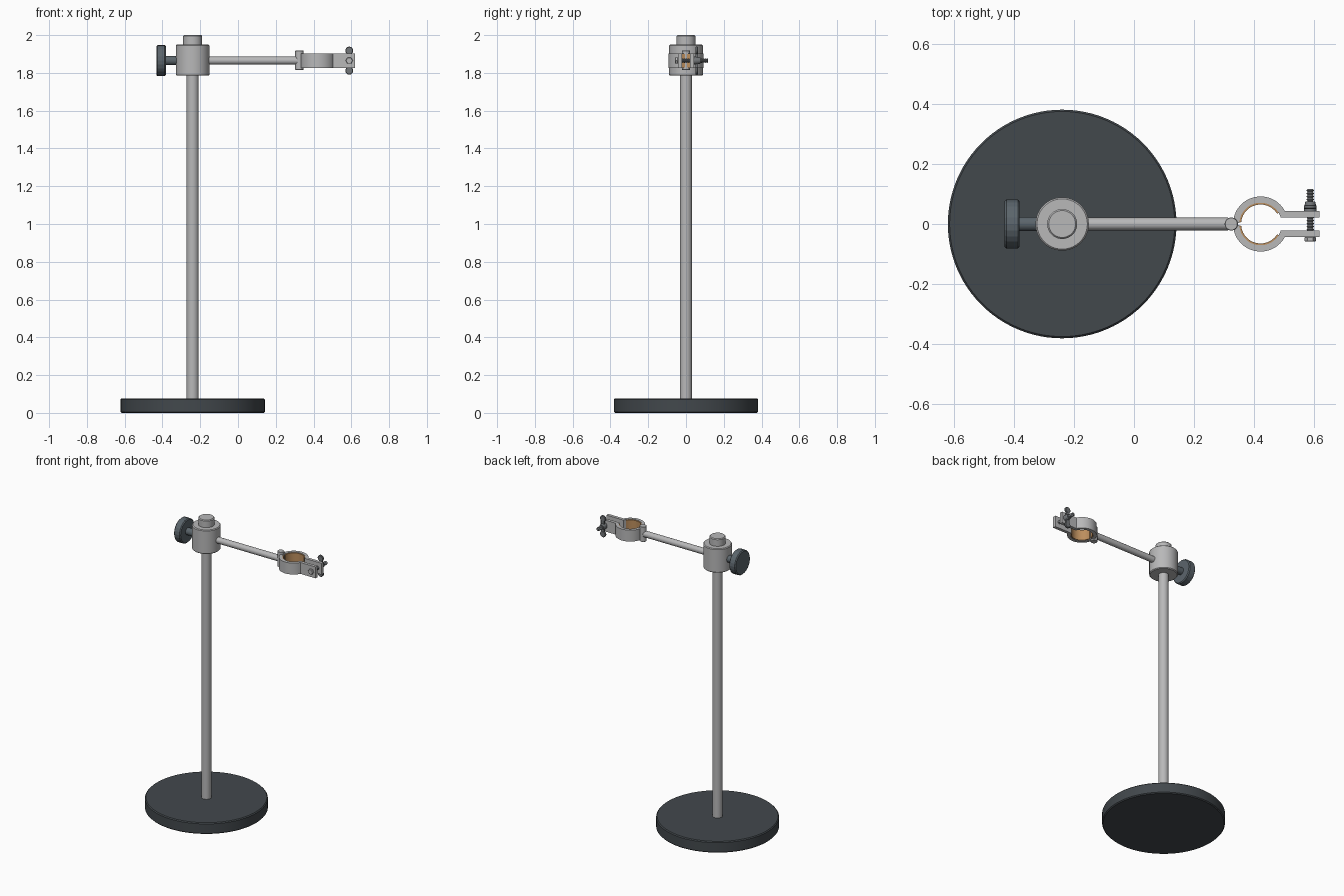
import bpy, bmesh, math
from mathutils import Matrix, Vector

if "Cube" in bpy.data.objects:
    bpy.data.objects.remove(bpy.data.objects["Cube"])


def material(name, rgb):
    m = bpy.data.materials.new(name)
    m.diffuse_color = (*rgb, 1)
    m.use_nodes = True
    m.node_tree.nodes["Principled BSDF"].inputs["Base Color"].default_value = m.diffuse_color
    return m


STEEL = material("brushed steel", (0.48, 0.48, 0.485))
IRON = material("dark cast iron", (0.055, 0.065, 0.073))
KNOB = material("blue grey plastic", (0.105, 0.13, 0.148))
BOLT = material("dark zinc", (0.17, 0.18, 0.19))
CORK = material("cork", (0.50, 0.27, 0.11))

POST_X, ARM_Z, RING_X, BOLT_X = -0.24, 1.865, 0.423, 0.589


def finish(name, bm, mat, loc=(0, 0, 0), axis='Z', smooth=30):
    """Turn a bmesh into a placed object; local z is laid along the axis."""
    bmesh.ops.recalc_face_normals(bm, faces=bm.faces)
    turn = {'X': Matrix.Rotation(math.pi / 2, 4, 'Y'),
            'Y': Matrix.Rotation(-math.pi / 2, 4, 'X'),
            'Z': Matrix.Identity(4)}[axis]
    bm.transform(Matrix.Translation(loc) @ turn)
    me = bpy.data.meshes.new(name)
    bm.to_mesh(me)
    bm.free()
    ob = bpy.data.objects.new(name, me)
    bpy.context.collection.objects.link(ob)
    me.materials.append(mat)
    if smooth:
        bpy.ops.object.select_all(action='DESELECT')
        ob.select_set(True)
        bpy.context.view_layer.objects.active = ob
        bpy.ops.object.shade_smooth_by_angle(angle=math.radians(smooth))
    return ob


def lathe(name, profile, mat, loc, axis='Z', sides=48, smooth=30):
    """Spin (radius, height) points and cap both ends."""
    bm = bmesh.new()
    rings = [[bm.verts.new((r * math.cos(2 * math.pi * i / sides),
                            r * math.sin(2 * math.pi * i / sides), h))
              for i in range(sides)] for r, h in profile]
    for a, b in zip(rings, rings[1:]):
        for i in range(sides):
            j = (i + 1) % sides
            bm.faces.new((a[i], a[j], b[j], b[i]))
    bm.faces.new(rings[0])
    bm.faces.new(rings[-1])
    return finish(name, bm, mat, loc, axis, smooth)


def rod(name, r, lo, hi, mat, loc, axis='Z', sides=32, bevel=0.004, smooth=30):
    """Cylinder with chamfered rims."""
    return lathe(name, [(r - bevel, lo), (r, lo + bevel), (r, hi - bevel),
                        (r - bevel, hi)], mat, loc, axis, sides, smooth)


def strip(name, outer, inner, z0, z1, mat):
    """Extrude the band between two matching plan outlines."""
    bm = bmesh.new()
    rows = [[bm.verts.new((x, y, z)) for x, y in pts]
            for pts, z in ((outer, z0), (outer, z1), (inner, z1), (inner, z0))]
    for k in range(4):
        a, b = rows[k], rows[(k + 1) % 4]
        for i in range(len(a) - 1):
            bm.faces.new((a[i], a[i + 1], b[i + 1], b[i]))
    for end in (0, -1):
        bm.faces.new([row[end] for row in rows])
    return finish(name, bm, mat)


def arc(r, start, end, steps, side):
    return [(RING_X + r * math.cos(math.radians(a)), side * r * math.sin(math.radians(a)))
            for a in (start + (end - start) * i / steps for i in range(steps + 1))]


# Base, post and collar
post = (POST_X, 0, 0)
rod("base", 0.382, 0, 0.077, IRON, post, sides=96, bevel=0.006)
rod("post", 0.032, 0.07, 1.80, STEEL, post, bevel=0.001)
rod("collar", 0.089, 1.785, 1.95, STEEL, post, sides=64, bevel=0.005)
rod("post_cap", 0.05, 1.945, 2.0, STEEL, post, sides=48, bevel=0.005)

# Tightening knob
axle = (0, 0, ARM_Z)
rod("knob", 0.082, -0.432, -0.382, KNOB, axle, 'X', sides=24, bevel=0.006, smooth=10)
rod("knob_stem", 0.024, -0.385, -0.315, KNOB, axle, 'X', bevel=0.002)

# Arm and hinge pin
rod("arm", 0.021, -0.17, 0.315, STEEL, axle, 'X', bevel=0.001)
rod("hinge_pin", 0.022, 1.815, 1.918, STEEL, (0.325, 0, 0), bevel=0.002)

# Two mirrored clamp jaws with tabs and cork lining
for side, label in ((1, "back"), (-1, "front")):
    outer = arc(0.092, 177, 28, 28, side) + [(0.62, side * 0.043)]
    inner = arc(0.071, 177, 18, 28, side) + [(0.62, side * 0.022)]
    strip(label + "_jaw", outer, inner, 1.825, 1.903, STEEL)
    strip(label + "_cork_lining", arc(0.071, 175, 32, 28, side),
          arc(0.065, 175, 32, 28, side), 1.828, 1.900, CORK)

# Threaded bolt with hexagonal head
pin = (BOLT_X, 0, ARM_Z)
thread = [(0.011, -0.045)]
for i in range(16):
    y = -0.043 + i * 0.01
    thread += [(0.009, y), (0.0125, y + 0.005)]
thread += [(0.011, 0.114), (0.008, 0.117)]
lathe("bolt", thread, BOLT, pin, 'Y', 20, 20)
rod("bolt_head", 0.019, -0.058, -0.043, STEEL, pin, 'Y', sides=6, bevel=0.002, smooth=0)

# Wing nut: hub, and two sloping arms with rounded ends
lathe("wing_nut_hub", [(0.021, 0.043), (0.021, 0.055), (0.016, 0.076)], BOLT, pin, 'Y', 24)
for s, label in ((1, "upper"), (-1, "lower")):
    rod(label + "_wing", 0.021, 0.050, 0.064, BOLT,
        (BOLT_X, 0, ARM_Z + s * 0.053), 'Y', sides=24, bevel=0.003)
    bm = bmesh.new()
    bmesh.ops.create_cube(bm, size=1)
    bmesh.ops.scale(bm, vec=Vector((0.022, 0.012, 0.036)), verts=bm.verts)
    finish(label + "_wing_web", bm, BOLT, (BOLT_X, 0.057, ARM_Z + s * 0.028), smooth=0)
